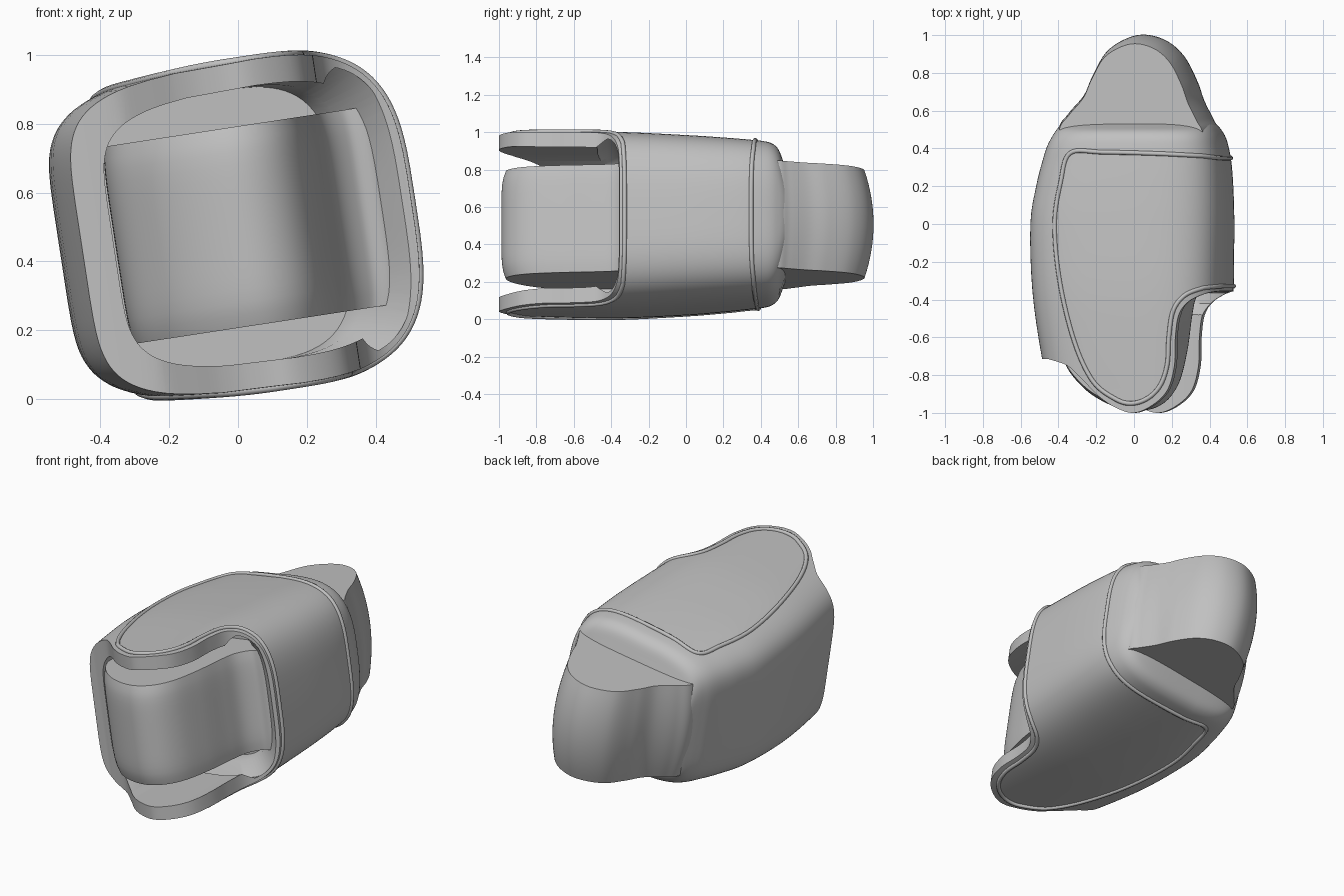
import bpy, bmesh, math
from mathutils import Vector, Matrix

cube = bpy.data.objects.get("Cube")
if cube:
    bpy.data.objects.remove(cube, do_unlink=True)

TILT = math.radians(8.7)
PLACE = Matrix.Translation((0, 0, 0.5)) @ Matrix.Rotation(-TILT, 4, 'Y')

grey = bpy.data.materials.new("plain_grey")
grey.use_nodes = True
COLOUR = (0.53, 0.53, 0.53, 1)
grey.diffuse_color = COLOUR
grey.node_tree.nodes["Principled BSDF"].inputs["Base Color"].default_value = COLOUR


def smooth(points, steps=8):
    """Smooth open curve through points of any dimension."""
    p = [Vector(q) for q in points]
    n = len(p)
    out = []
    for i in range(n - 1):
        a, b, c, d = (p[min(max(i + k, 0), n - 1)] for k in (-1, 0, 1, 2))
        for s in range(steps):
            t = s / steps
            out.append(b + (c - a) * (t / 2)
                       + (2 * a - 5 * b + 4 * c - d) * (t * t / 2)
                       + (3 * b - a - 3 * c + d) * (t ** 3 / 2))
    out.append(p[-1])
    return out


def loft(name, rings):
    """Skin a list of equal rings and cap both ends."""
    bm = bmesh.new()
    vs = [[bm.verts.new(co) for co in ring] for ring in rings]
    n = len(vs[0])
    for lo, hi in zip(vs, vs[1:]):
        for i in range(n):
            j = (i + 1) % n
            bm.faces.new((lo[i], lo[j], hi[j], hi[i]))
    bm.faces.new(vs[0])
    bm.faces.new(vs[-1])
    bmesh.ops.recalc_face_normals(bm, faces=bm.faces)
    mesh = bpy.data.meshes.new(name)
    bm.to_mesh(mesh)
    bm.free()
    mesh.materials.append(grey)
    ob = bpy.data.objects.new(name, mesh)
    bpy.context.collection.objects.link(ob)
    return ob


def activate(ob):
    bpy.ops.object.select_all(action='DESELECT')
    ob.select_set(True)
    bpy.context.view_layer.objects.active = ob


def cut(ob, tool, operation):
    tool.hide_render = True
    mod = ob.modifiers.new(operation, 'BOOLEAN')
    mod.operation = operation
    mod.solver = 'EXACT'
    mod.object = tool
    activate(ob)
    bpy.ops.object.modifier_apply(modifier=mod.name)
    bpy.data.objects.remove(tool, do_unlink=True)


def finish(ob, angle=35):
    ob.matrix_world = PLACE
    activate(ob)
    bpy.ops.object.shade_smooth_by_angle(angle=math.radians(angle))


RIGHT_N, LEFT_N = 3.5, 6      # squareness of the two sides
TAPER = .14                   # the section gets thinner towards the left


def section(t, y, left, right, half):
    """Point at angle t on a rounded-box cross-section."""
    c, s = math.cos(t), math.sin(t)
    n = RIGHT_N if c > 0 else LEFT_N
    f = math.copysign(abs(c) ** (2 / n), c)
    w = half * math.copysign(abs(s) ** (2 / n), s) * (1 - TAPER * min(f, 0) ** 2)
    return Vector(((left + right) / 2 + f * (right - left) / 2, y, w))


def ring(y, left, right, half, count=80):
    return [section(math.tau * (i + 0.5) / count, y, left, right, half)
            for i in range(count)]


def barrel(name, plan, half, centre, shrink, power):
    """Upright block with flat ends and bulging sides."""
    rings = []
    for k in range(-8, 9):
        f = 1 - shrink * abs(k / 8) ** power
        rings.append([(centre[0] + (p[0] - centre[0]) * f,
                       centre[1] + (p[1] - centre[1]) * f,
                       half * k / 8) for p in plan])
    return loft(name, rings)


# Shell: depth, left, right, half height
stations = smooth([
    (-1.1, -.38, .5, .475), (-.7, -.46, .505, .48), (-.35, -.51, .51, .48),
    (0, -.522, .515, .463), (.2, -.492, .51, .449), (.33, -.46, .5, .438),
    (.41, -.435, .485, .43), (.46, -.41, .47, .417), (.495, -.39, .452, .385),
    (.52, -.375, .435, .32), (.54, -.36, .415, .26)], 4)
shell = loft("shell", [ring(*s) for s in stations])

# Trim the front into two rounded fork lobes
lobe = smooth([(-.4, -.715), (-.29, -.75), (-.2, -.83), (-.12, -.91),
               (-.03, -.97), (.07, -1), (.17, -.96), (.25, -.88), (.287, -.75),
               (.292, -.6), (.31, -.48), (.36, -.41), (.44, -.368), (.5, -.355)])
plan = [(-.7, .7), (-.7, -.705)] + [tuple(p) for p in lobe] + [(.7, -.35), (.7, .7)]
cut(shell, loft("lobe_trim", [[(p[0], p[1], w) for p in plan] for w in (-.7, .7)]),
    'INTERSECT')

# Hollow out the fork, then flare it towards the open side
cut(shell, loft("fork_hollow", [
    ring(y, -.365, r, .4) for y, r in ((-1.2, .46), (-.4, .46), (-.18, .31))]),
    'DIFFERENCE')
cut(shell, loft("side_flare", [
    ring(y, -.3, r, h) for y, r, h in
    ((-.5, .45, .38), (-.42, .492, .445), (-.365, .492, .45), (-.2, .3, .36))]),
    'DIFFERENCE')
finish(shell)

# Knuckle inside the fork, sweeping out to the open side
knuckle = barrel("knuckle", smooth([
    (-.34, -.1), (-.36, -.5), (-.345, -.72), (-.25, -.86), (-.12, -.95),
    (.02, -.987), (.13, -.95), (.205, -.85), (.25, -.68), (.275, -.5),
    (.3, -.39), (.36, -.32), (.44, -.285), (.44, -.1)]), .29, (0, -.2), .03, 6)
finish(knuckle)

# Rear tongue
tongue = barrel("tongue", smooth([
    (-.37, .3), (-.39, .5), (-.335, .59), (-.25, .69), (-.2, .8), (-.12, .93),
    (.02, 1), (.15, .98), (.25, .9), (.32, .77), (.36, .66), (.41, .56),
    (.445, .48), (.43, .3)]), .29, (.03, .4), .08, 2)
finish(tongue)


# Raised rim around the wrap-over panel
def profile(y):
    for a, b in zip(stations, stations[1:]):
        if a[0] <= y <= b[0]:
            return a.lerp(b, (y - a[0]) / (b[0] - a[0]))


def angle_at(u, y):
    _, left, right, _ = profile(y)
    f = (u - (left + right) / 2) / ((right - left) / 2)
    n = RIGHT_N if f > 0 else LEFT_N
    return math.acos(math.copysign(min(1, abs(f)) ** (n / 2), f))


def on_shell(t, y):
    return section(t, *profile(y))


def side_arc(start, y, bulge, steps=24):
    """Run around the open side from angle start to its mirror."""
    turns = [1 - 2 * k / steps for k in range(1, steps)]
    return [on_shell(start * s, y + bulge * (1 - s * s)) for s in turns]


upper = smooth([
    (.42, .36), (.2, .372), (-.1, .38), (-.28, .375), (-.33, .22),
    (-.36, 0), (-.33, -.3), (-.25, -.62), (-.15, -.83), (-.03, -.925),
    (.06, -.95), (.15, -.92), (.215, -.85), (.25, -.74), (.258, -.6),
    (.28, -.46), (.34, -.377), (.43, -.338)])
top = [(angle_at(*p), p[1]) for p in upper]
path = [on_shell(t, y) for t, y in top]
path += side_arc(*top[-1], .01)
path += [on_shell(-t, y) for t, y in reversed(top)]
path += side_arc(-top[0][0], top[0][1], -.012)

curve = bpy.data.curves.new("panel_rim", 'CURVE')
curve.dimensions = '3D'
curve.bevel_depth = .012
curve.bevel_resolution = 2
spline = curve.splines.new('POLY')
spline.points.add(len(path) - 1)
for point, co in zip(spline.points, path):
    point.co = (*co, 1)
spline.use_cyclic_u = True
curve.materials.append(grey)
rim = bpy.data.objects.new("panel_rim", curve)
bpy.context.collection.objects.link(rim)
activate(rim)
bpy.ops.object.convert(target='MESH')
finish(bpy.context.view_layer.objects.active, 60)
